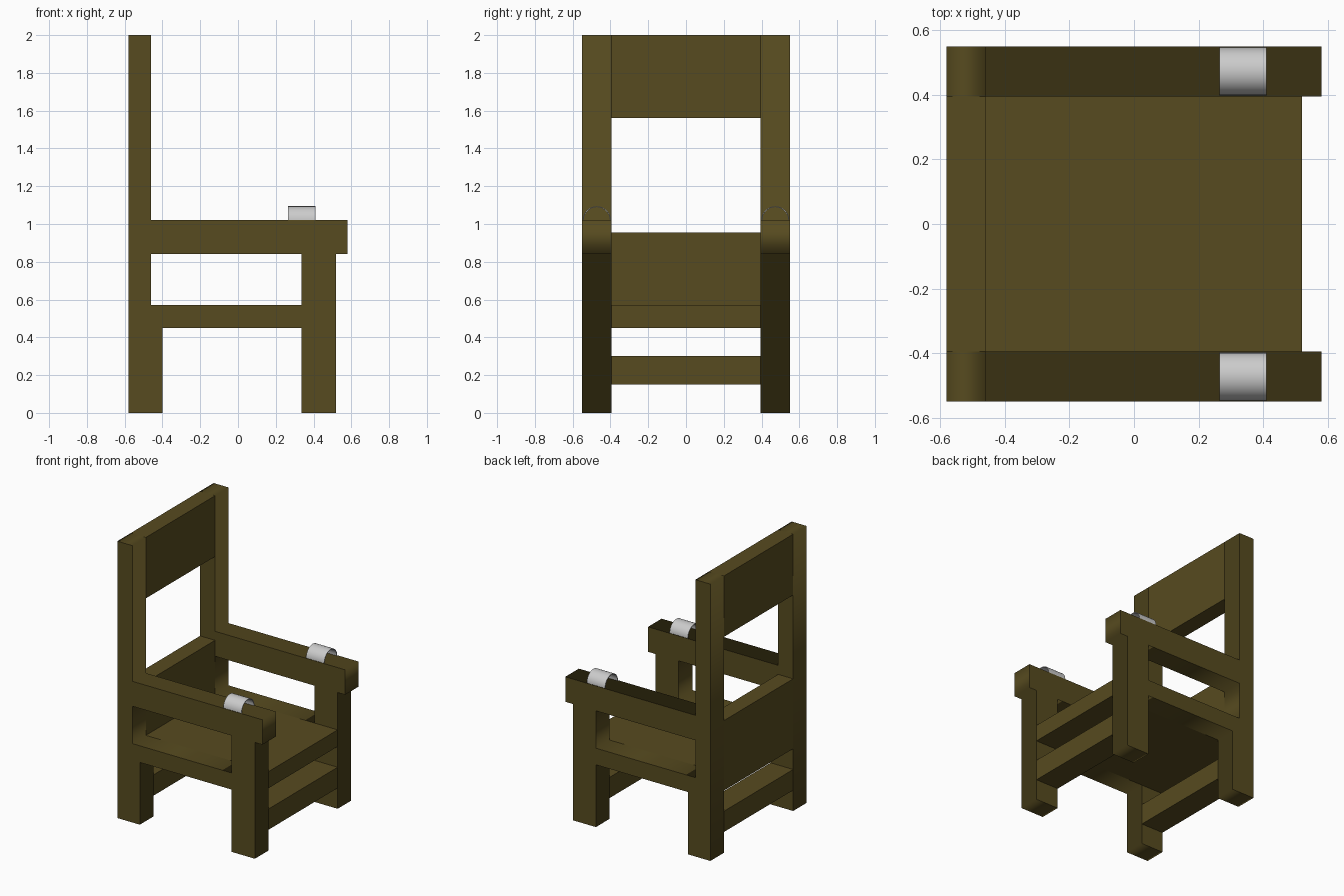
import bpy, bmesh, math

if "Cube" in bpy.data.objects:
    bpy.data.objects.remove(bpy.data.objects["Cube"])

wood = bpy.data.materials.new("dark_wood")
wood.diffuse_color = (0.095, 0.07, 0.014, 1)
wood.use_nodes = True
wood.node_tree.nodes["Principled BSDF"].inputs["Base Color"].default_value = wood.diffuse_color

SIDE_Y = 0.4725   # centre of each side frame
INNER = 0.395     # inner face of each side frame


def side_frame(name, y):
    # one flat silhouette: legs, seat rail, arm and back post, with one opening
    outline = [(-.58, 0), (-.40, 0), (-.40, .45), (.335, .45), (.335, 0), (.52, 0),
               (.52, .84), (.58, .84), (.58, 1.02), (-.46, 1.02), (-.46, 2), (-.58, 2)]
    opening = [(-.46, .57), (-.46, .84), (.335, .84), (.335, .57)]
    cu = bpy.data.curves.new(name, 'CURVE')
    cu.dimensions = '2D'
    cu.fill_mode = 'BOTH'
    cu.extrude = 0.0775
    for loop in (outline, opening):
        sp = cu.splines.new('POLY')
        sp.points.add(len(loop) - 1)
        for p, (x, z) in zip(sp.points, loop):
            p.co = (x, z, 0, 1)
        sp.use_cyclic_u = True
    cu.materials.append(wood)
    ob = bpy.data.objects.new(name, cu)
    ob.rotation_euler = (math.pi / 2, 0, 0)
    ob.location = (0, y, 0)
    bpy.context.collection.objects.link(ob)
    bpy.ops.object.select_all(action='DESELECT')
    ob.select_set(True)
    bpy.context.view_layer.objects.active = ob
    bpy.ops.object.convert(target='MESH')


def cross_board(name, x0, x1, z0, z1):
    # board spanning between the side frames
    bpy.ops.mesh.primitive_cube_add(size=1, location=((x0 + x1) / 2, 0, (z0 + z1) / 2))
    ob = bpy.context.object
    ob.name = name
    ob.scale = (x1 - x0, 2 * INNER, z1 - z0)
    ob.data.materials.append(wood)


def wrist_cuff(name, y, segments=24):
    # thin open half-ring standing on the arm
    bm = bmesh.new()
    rings = []
    for i in range(segments + 1):
        a = math.pi * i / segments
        c, s = math.cos(a), math.sin(a)
        rings.append([bm.verts.new((x, y + r * c, 1.02 + r * s))
                      for x, r in ((.265, .074), (.41, .074), (.41, .069), (.265, .069))])
    for a, b in zip(rings, rings[1:]):
        for k in range(4):
            n = (k + 1) % 4
            bm.faces.new((a[k], a[n], b[n], b[k]))
    bm.faces.new(rings[0])
    bm.faces.new(rings[-1])
    bmesh.ops.recalc_face_normals(bm, faces=bm.faces)
    me = bpy.data.meshes.new(name)
    bm.to_mesh(me)
    bm.free()
    ob = bpy.data.objects.new(name, me)
    bpy.context.collection.objects.link(ob)
    bpy.ops.object.select_all(action='DESELECT')
    ob.select_set(True)
    bpy.context.view_layer.objects.active = ob
    bpy.ops.object.shade_smooth_by_angle(angle=math.radians(35))


# mirrored side frames and cuffs
for label, sign in (("left", 1), ("right", -1)):
    side_frame(label + "_side_frame", sign * SIDE_Y)
    wrist_cuff(label + "_wrist_cuff", sign * SIDE_Y)

# seat, back panels and stretchers
cross_board("seat", -.58, .52, .45, .57)
cross_board("lower_back_panel", -.58, -.46, .57, .955)
cross_board("headrest_panel", -.58, -.46, 1.56, 2)
cross_board("front_stretcher", .335, .52, .15, .30)
cross_board("back_stretcher", -.58, -.40, .15, .30)
